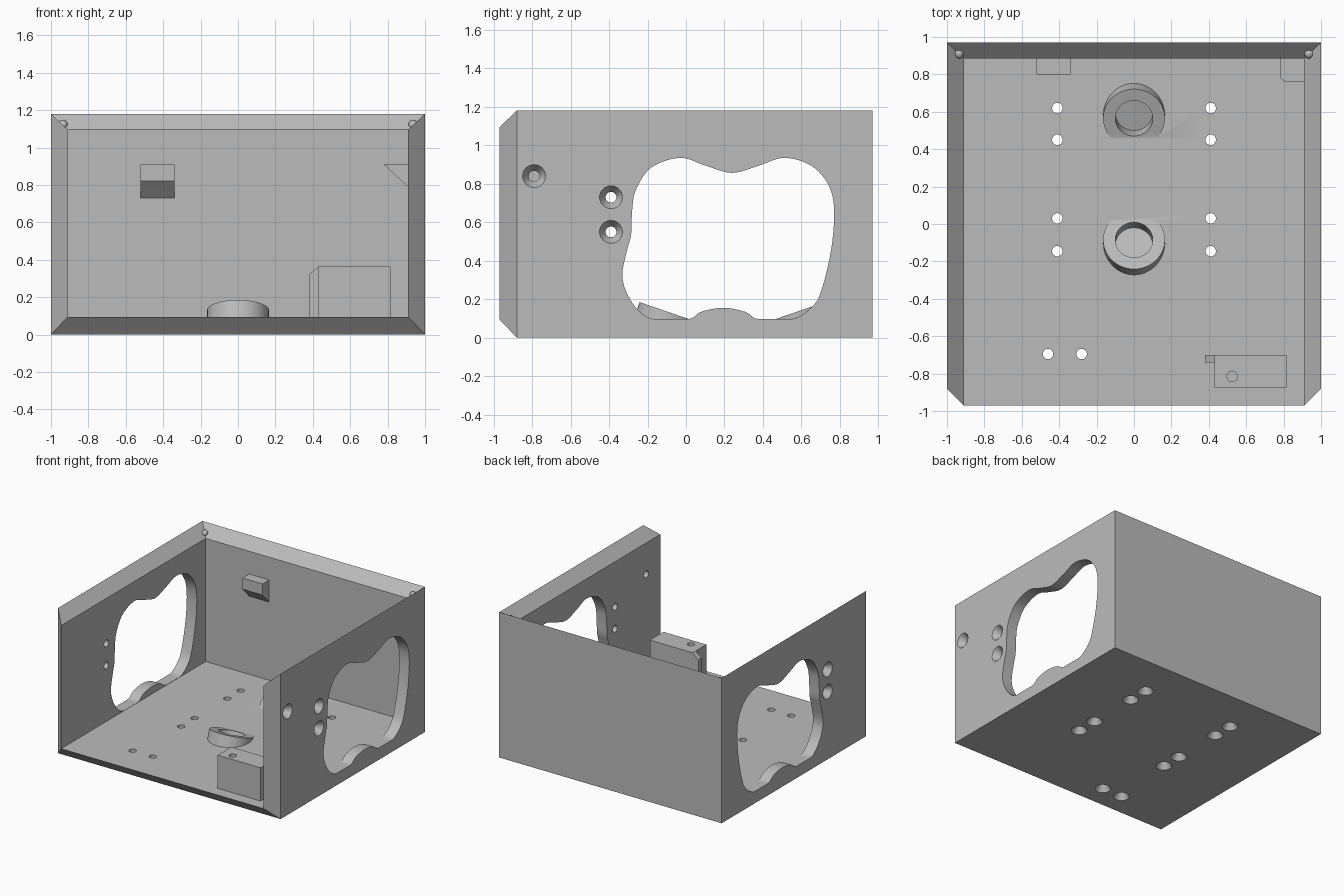
import bpy, bmesh, math
from mathutils import Vector, Matrix

cube = bpy.data.objects.get("Cube")
if cube:
    bpy.data.objects.remove(cube, do_unlink=True)

grey = bpy.data.materials.new("plain grey")
grey.use_nodes = True
GREY = (0.5, 0.5, 0.5, 1)
grey.diffuse_color = GREY
grey.node_tree.nodes["Principled BSDF"].inputs["Base Color"].default_value = GREY

W, WALL = 1.0, 0.09           # half width, wall thickness
IN = W - WALL                 # inner half width
FLOOR, BACK = 0.095, 0.885    # inner floor height, inner back wall


def finish(name, bm):
    bmesh.ops.recalc_face_normals(bm, faces=bm.faces)
    mesh = bpy.data.meshes.new(name)
    bm.to_mesh(mesh)
    bm.free()
    mesh.materials.append(grey)
    ob = bpy.data.objects.new(name, mesh)
    bpy.context.collection.objects.link(ob)
    return ob


def add_prism(bm, pts, axis, a, b):
    """Extrude a 2D profile along an axis from a to b."""
    def place(p, d):
        v = list(p)
        v.insert("xyz".index(axis), d)
        return v
    ends = [[bm.verts.new(place(p, d)) for p in pts] for d in (a, b)]
    skin(bm, ends)


def skin(bm, rings):
    """Close a stack of vertex rings into a solid."""
    n = len(rings[0])
    bm.faces.new(rings[0])
    bm.faces.new(rings[-1][::-1])
    for lo, hi in zip(rings, rings[1:]):
        for i in range(n):
            j = (i + 1) % n
            bm.faces.new((lo[i], lo[j], hi[j], hi[i]))


def add_lathe(bm, profile, origin, direction, n=32):
    """Solid of revolution: profile holds (radius, distance) pairs."""
    rot = Vector(direction).to_track_quat('Z', 'Y').to_matrix()
    skin(bm, [[bm.verts.new(Vector(origin) + rot @ Vector(
        (r * math.cos(math.tau * i / n), r * math.sin(math.tau * i / n), h)))
        for i in range(n)] for r, h in profile])


def prism(name, pts, axis, a, b):
    bm = bmesh.new()
    add_prism(bm, pts, axis, a, b)
    return finish(name, bm)


def boolean(target, tool, operation):
    mod = target.modifiers.new("cut", 'BOOLEAN')
    mod.operation, mod.object, mod.solver = operation, tool, 'EXACT'
    bpy.context.view_layer.objects.active = target
    bpy.ops.object.modifier_apply(modifier=mod.name)
    bpy.data.objects.remove(tool, do_unlink=True)


def smooth_loop(pts, steps=6):
    """Closed spline through the points."""
    out, n = [], len(pts)
    for i in range(n):
        a, b, c, d = (Vector(pts[(i + k) % n]) for k in (-1, 0, 1, 2))
        for s in range(steps):
            t = s / steps
            out.append(0.5 * (2 * b + (c - a) * t + (2*a - 5*b + 4*c - d) * t*t
                              + (3*b - a - 3*c + d) * t**3))
    return out


# Open housing: outer and inner skins joined by a mitred rim
bm = bmesh.new()
skins = []
for x, front, back, low, high in ((W, -0.88, 0.97, 0, 1.18),
                                  (IN, -0.97, BACK, FLOOR, 1.095)):
    v = [bm.verts.new(p) for p in (
        (-x, front, high), (-x, front, low), (x, front, low), (x, front, high),
        (x, back, high), (-x, back, high), (-x, back, low), (x, back, low))]
    skins.append(v)
    for f in ((0, 1, 6, 5), (2, 3, 4, 7), (4, 5, 6, 7), (1, 2, 7, 6)):
        bm.faces.new([v[i] for i in f])
outer, inner = skins
for i in range(6):
    j = (i + 1) % 6
    bm.faces.new((outer[i], outer[j], inner[j], inner[i]))
housing = finish("housing", bm)

# Wavy window in each side wall
window = smooth_loop([
    (-.28, .66), (-.26, .77), (-.18, .885), (-.03, .935), (.10, .895), (.24, .857),
    (.38, .895), (.51, .935), (.65, .895), (.74, .795), (.77, .665), (.755, .46),
    (.705, .25), (.655, .16), (.55, .095), (.38, .095), (.305, .135), (.195, .155),
    (.08, .135), (.01, .095), (-.165, .095), (-.255, .15), (-.315, .25), (-.33, .34),
    (-.305, .46), (-.285, .54)])
window = [(p.x, max(p.y, FLOOR + 0.002)) for p in window]
bm = bmesh.new()
for s in (-1, 1):
    add_prism(bm, window, 'x', s * (IN - 0.02), s * (W + 0.1))

# Countersunk screw holes in the walls and the floor
screw = [(0.066, -0.01), (0.028, 0.05), (0.028, 0.13)]
for s in (-1, 1):
    for z in (0.73, 0.55):
        add_lathe(bm, screw, (s * W, -0.39, z), (-s, 0, 0))
    for y in (0.62, 0.45, 0.03, -0.145):
        add_lathe(bm, screw, (s * 0.41, y, 0), (0, 0, 1))
add_lathe(bm, screw, (W, -0.79, 0.84), (-1, 0, 0))
for x in (-0.46, -0.28):
    add_lathe(bm, screw, (x, -0.695, 0), (0, 0, 1))
boolean(housing, finish("hole_cutter", bm), 'DIFFERENCE')

# Two tilted ring sockets facing each other on the floor
tilt = math.radians(19)
for y, s in ((-0.085, 1), (0.565, -1)):
    axis = Vector((0, s * math.sin(tilt), math.cos(tilt)))
    centre = Vector((0, y, 0.131))
    across = axis.cross(Vector((1, 0, 0)))
    top = [centre + 0.165 * (math.cos(a) * Vector((1, 0, 0)) + math.sin(a) * across)
           for a in (math.tau * i / 64 for i in range(64))]
    foot = [p - axis * (p.z - 0.05) / axis.z for p in top]
    bm = bmesh.new()
    skin(bm, [[bm.verts.new(p) for p in ring] for ring in (foot, top)])
    boolean(housing, finish("socket", bm), 'UNION')
    bm = bmesh.new()
    add_lathe(bm, [(0.1, -0.09), (0.1, 0.1)], centre, axis, 64)
    boolean(housing, finish("socket_cutter", bm), 'DIFFERENCE')

# Catch block on the back wall
back_catch = prism("back_catch", [(BACK + 0.01, 0.91), (0.8, 0.91), (0.8, 0.82),
                                  (BACK, 0.73), (BACK + 0.01, 0.73)], 'x', -0.52, -0.34)

# Corner support with a sloping underside and one rounded corner
r, x0, y0 = 0.04, 0.78, 0.76
outline = [(x0 + r - r * math.cos(a), y0 + r - r * math.sin(a))
           for a in (math.pi / 2 * i / 8 for i in range(9))]
outline += [(IN + 0.01, y0), (IN + 0.01, BACK + 0.01), (x0, BACK + 0.01)]
corner_support = prism("corner_support", outline, 'z', 0.7, 0.91)
bm = bmesh.new()
bm.from_mesh(corner_support.data)
cut = bmesh.ops.bisect_plane(bm, geom=bm.verts[:] + bm.edges[:] + bm.faces[:],
                             plane_co=(x0, 0, 0.909), plane_no=(-0.12, 0, -0.13),
                             clear_outer=True)
bmesh.ops.holes_fill(bm, edges=[e for e in cut["geom_cut"]
                                if isinstance(e, bmesh.types.BMEdge)])
bmesh.ops.recalc_face_normals(bm, faces=bm.faces)
bm.to_mesh(corner_support.data)
bm.free()

# Front mounting block with a screw hole and a chamfered rib
low, high = FLOOR - 0.01, 0.365
front_block = prism("front_block", [(0.43, low), (0.815, low), (0.815, high),
                                    (0.43, high)], 'y', -0.875, -0.7)
bm = bmesh.new()
add_lathe(bm, [(0.028, -0.2), (0.028, 0.05)], (0.525, -0.815, high), (0, 0, 1))
boolean(front_block, finish("block_cutter", bm), 'DIFFERENCE')
rib = prism("block_rib", [(0.38, low), (0.44, low), (0.44, high), (0.43, high),
                          (0.38, high - 0.045)], 'y', -0.74, -0.7)

# Small locating balls in the back rim corners
parts = [housing, back_catch, corner_support, front_block, rib]
for side, s in (("left", 1), ("right", -1)):
    bm = bmesh.new()
    bmesh.ops.create_uvsphere(bm, u_segments=24, v_segments=12, radius=0.025,
                              matrix=Matrix.Translation((s * 0.936, 0.91, 1.122)))
    parts.append(finish("rim_ball_" + side, bm))

bpy.ops.object.select_all(action='DESELECT')
for ob in parts:
    ob.select_set(True)
bpy.context.view_layer.objects.active = housing
bpy.ops.object.shade_smooth_by_angle(angle=math.radians(30))
